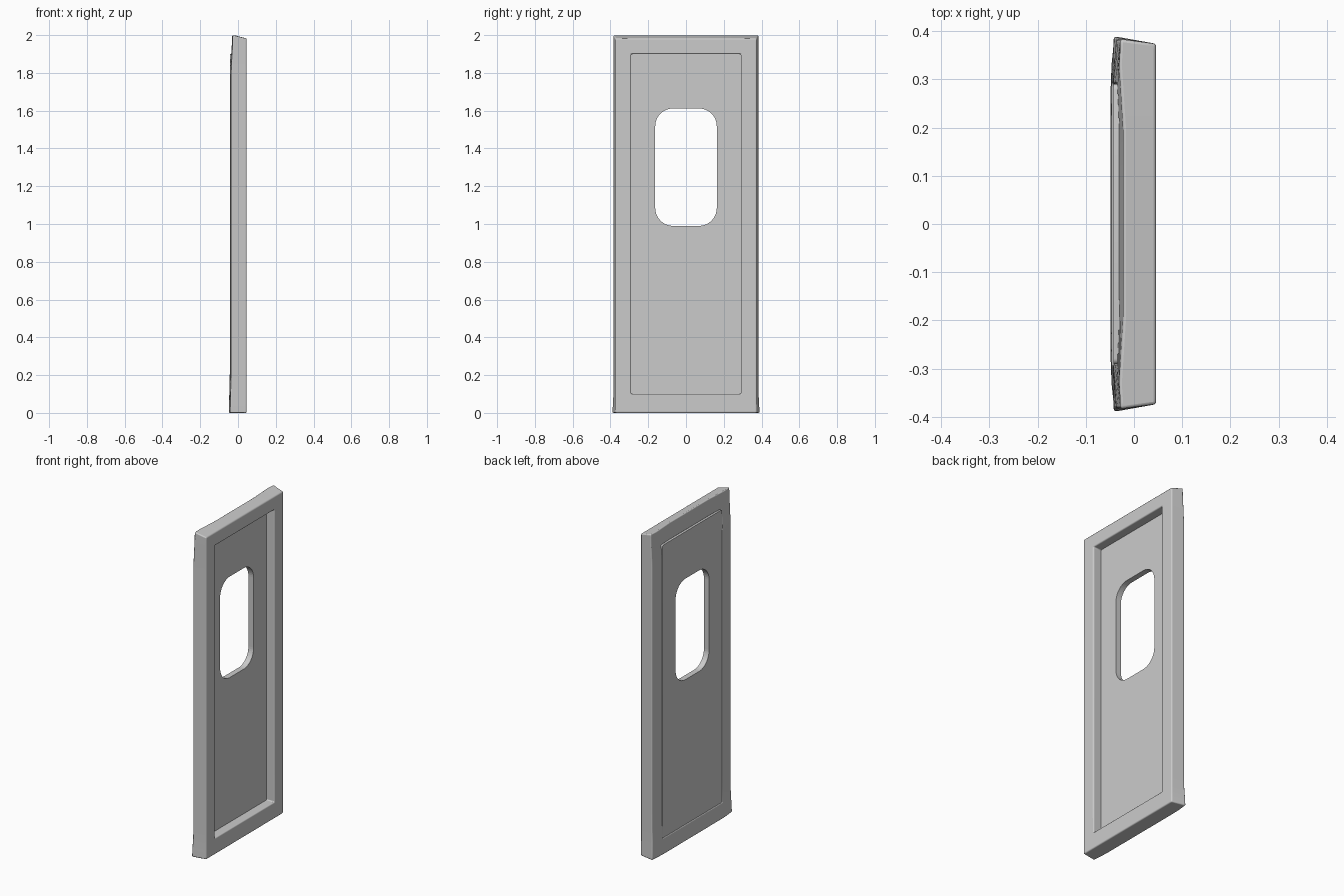
import bpy, bmesh, math

if "Cube" in bpy.data.objects:
    bpy.data.objects.remove(bpy.data.objects["Cube"])


def smooth(a, b, t):
    t = max(0.0, min(1.0, (t - a) / (b - a)))
    return t * t * (3 - 2 * t)


def make_object(name, bm):
    bmesh.ops.recalc_face_normals(bm, faces=bm.faces[:])
    mesh = bpy.data.meshes.new(name)
    bm.to_mesh(mesh)
    bm.free()
    ob = bpy.data.objects.new(name, mesh)
    bpy.context.collection.objects.link(ob)
    return ob


def shade(ob):
    bpy.ops.object.select_all(action='DESELECT')
    ob.select_set(True)
    bpy.context.view_layer.objects.active = ob
    bpy.ops.object.shade_smooth_by_angle(angle=math.radians(35))


def rect_params(ny=12, nz=20):
    """Walk round a rectangle in unit coordinates (-1..1, 0..1)."""
    def ease(i, n):  # crowd points towards the corners
        return (1 - math.cos(math.pi * i / n)) / 2
    pts = [(2 * ease(i, ny) - 1, 0) for i in range(ny)]
    pts += [(1, ease(i, nz)) for i in range(nz)]
    pts += [(1 - 2 * ease(i, ny), 1) for i in range(ny)]
    pts += [(-1, 1 - ease(i, nz)) for i in range(nz)]
    return pts


def back_x(y, z):
    """Back surface: bows inward at the top middle, flares at the bottom."""
    top = smooth(1.78, 2.0, z) * (1 - 0.6 * smooth(0.20, 0.37, abs(y)))
    side = 0.007 * smooth(0.30, 0.38, abs(y))
    flare = 0.005 * (1 - smooth(0.0, 0.2, z))
    return -0.044 + 0.022 * top + side - flare


def rounded_prism(name, hy, z0, z1, r, x0, x1, seg):
    """Rounded rectangle in the yz plane, extruded along x."""
    bm = bmesh.new()
    ring = []
    for k, (cy, cz) in enumerate([(hy - r, z1 - r), (r - hy, z1 - r),
                                  (r - hy, z0 + r), (hy - r, z0 + r)]):
        for i in range(seg + 1):
            a = math.pi / 2 * (k + i / seg)
            ring.append(bm.verts.new((x0, cy + r * math.cos(a), cz + r * math.sin(a))))
    face = bm.faces.new(ring)
    out = bmesh.ops.extrude_face_region(bm, geom=[face])
    for v in out['geom']:
        if isinstance(v, bmesh.types.BMVert):
            v.co.x = x1
    return make_object(name, bm)


# Door frame: four rectangular loops skinned into a closed ring
bm = bmesh.new()
# (half width, bottom, top, is on back)
loops = [(0.374, 0.0, 1.982, False), (0.29, 0.10, 1.90, False),
         (0.29, 0.10, 1.90, True), (0.384, 0.0, 2.0, True)]
rings = []
for hy, z0, z1, back in loops:
    ring = []
    for u, w in rect_params():
        z = z0 + (z1 - z0) * w
        y = u * hy
        x = back_x(y, z) if back else 0.046
        if back and hy > 0.3:
            y *= 1 + 0.015 * (1 - smooth(0.0, 0.13, z))
        ring.append(bm.verts.new((x, y, z)))
    rings.append(ring)
n = len(rings[0])
for a in range(4):
    p, q = rings[a], rings[(a + 1) % 4]
    for i in range(n):
        j = (i + 1) % n
        bm.faces.new((p[i], p[j], q[j], q[i]))
frame = make_object("door_frame", bm)
bev = frame.modifiers.new("soft_edges", 'BEVEL')
bev.width = 0.006
bev.segments = 3
bev.limit_method = 'ANGLE'
bev.angle_limit = math.radians(40)
shade(frame)

# Recessed panel with a rounded window opening
panel = rounded_prism("door_panel", 0.291, 0.099, 1.901, 0.012, -0.043, -0.008, 4)
cutter = rounded_prism("window_cutter", 0.163, 0.99, 1.612, 0.095, -0.2, 0.2, 12)
cutter.hide_render = True
cutter.hide_viewport = True
cut = panel.modifiers.new("window", 'BOOLEAN')
cut.object = cutter
cut.operation = 'DIFFERENCE'
cut.solver = 'EXACT'
shade(panel)
